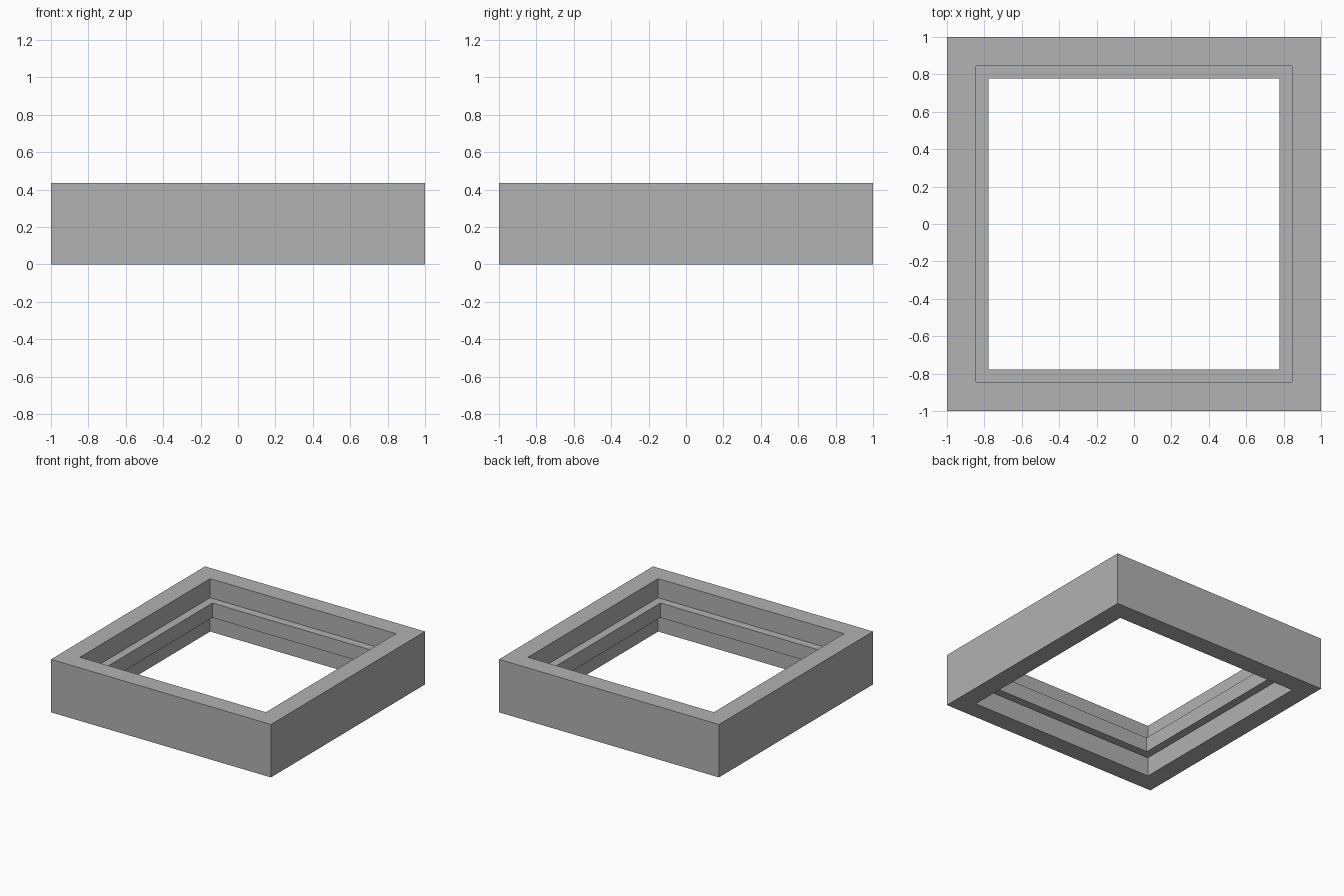
import bpy
import bmesh

cube = bpy.data.objects.get("Cube")
if cube:
    bpy.data.objects.remove(cube, do_unlink=True)

# Single plain grey
grey = bpy.data.materials.new("plain_grey")
grey.use_nodes = True
colour = (0.445, 0.445, 0.445, 1)
grey.diffuse_color = colour
grey.node_tree.nodes["Principled BSDF"].inputs["Base Color"].default_value = colour

HEIGHT = 0.435
OUTER, OPENING, LIP = 1.0, 0.845, 0.778
LIP_LOW, LIP_HIGH = 0.157, 0.278

# Closed cross-section of one side: (distance from centre, height)
profile = [
    (OUTER, 0), (OUTER, HEIGHT),
    (OPENING, HEIGHT), (OPENING, LIP_HIGH),
    (LIP, LIP_HIGH), (LIP, LIP_LOW),
    (OPENING, LIP_LOW), (OPENING, 0),
]
corners = [(-1, -1), (1, -1), (1, 1), (-1, 1)]

# Sweep the cross-section around the four mitred corners
bm = bmesh.new()
rings = [[bm.verts.new((sx * d, sy * d, z)) for sx, sy in corners] for d, z in profile]
for i, ring in enumerate(rings):
    following = rings[(i + 1) % len(rings)]
    for k in range(len(corners)):
        n = (k + 1) % len(corners)
        bm.faces.new((ring[k], ring[n], following[n], following[k]))
bmesh.ops.recalc_face_normals(bm, faces=bm.faces)

mesh = bpy.data.meshes.new("square_frame")
bm.to_mesh(mesh)
bm.free()
mesh.materials.append(grey)
frame = bpy.data.objects.new("square_frame", mesh)
bpy.context.collection.objects.link(frame)
